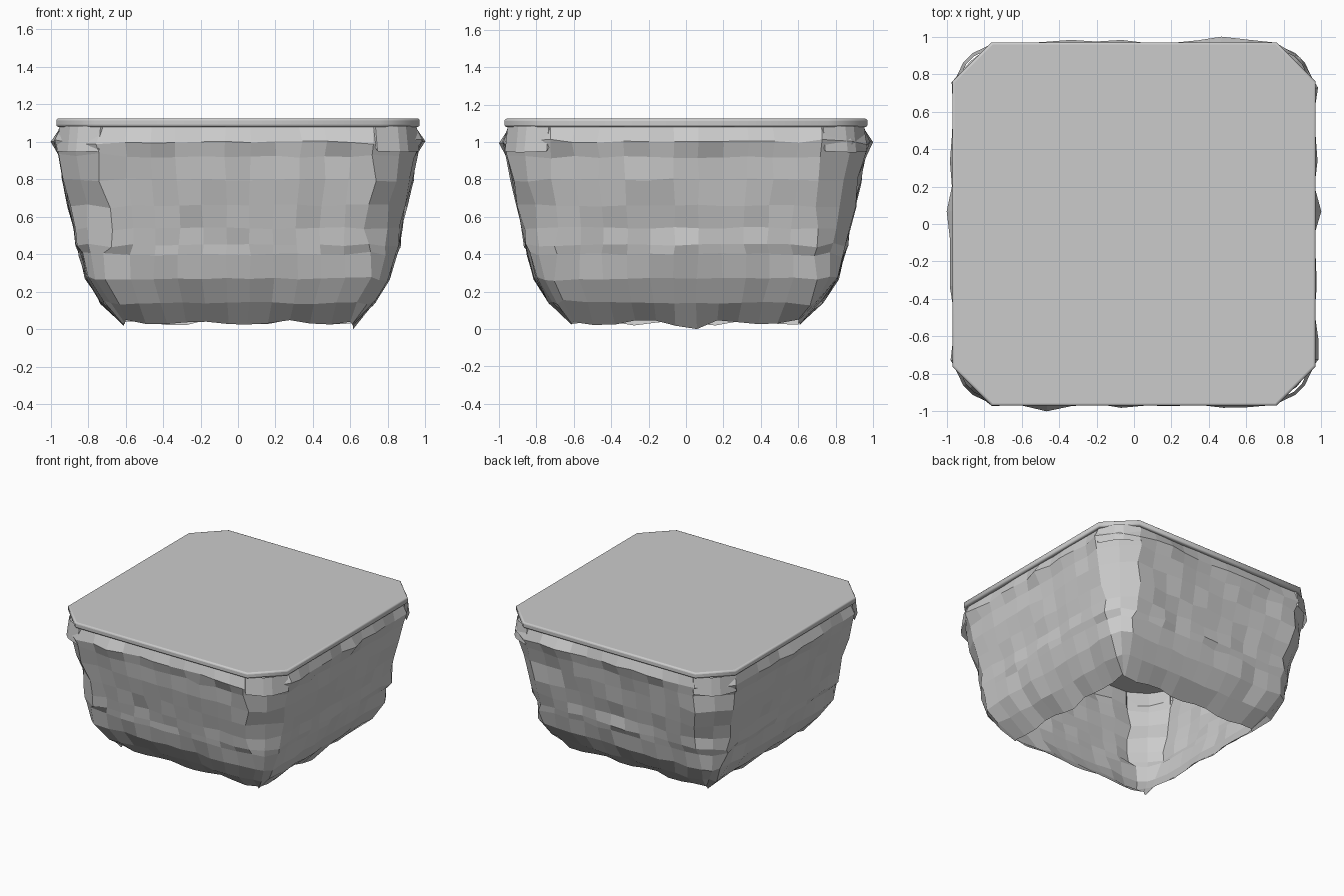
import bpy, bmesh, math, random
from mathutils import Vector, Matrix

random.seed(7)
if "Cube" in bpy.data.objects:
    bpy.data.objects.remove(bpy.data.objects["Cube"])

stone = bpy.data.materials.new("pale_grey")
stone.use_nodes = True
stone.diffuse_color = (0.6, 0.6, 0.6, 1)
stone.node_tree.nodes["Principled BSDF"].inputs["Base Color"].default_value = (0.6, 0.6, 0.6, 1)


def make_object(name, bm):
    mesh = bpy.data.meshes.new(name)
    bm.to_mesh(mesh)
    bm.free()
    mesh.materials.append(stone)
    obj = bpy.data.objects.new(name, mesh)
    bpy.context.collection.objects.link(obj)
    return obj


def jitter(amount):
    return random.uniform(-amount, amount)


def quarter_turn(point, k):
    return Matrix.Rotation(k * math.pi / 2, 3, "Z") @ Vector(point)


# Rock wall: open shell of chamfered square rings (height, half width, corner cut)
LEVELS = [(1.085, 0.945, 0.22), (1.0, 0.972, 0.23), (0.92, 0.95, 0.22), (0.8, 0.928, 0.2),
          (0.66, 0.9, 0.2), (0.54, 0.868, 0.18), (0.45, 0.858, 0.17), (0.4, 0.84, 0.14),
          (0.27, 0.805, 0.1), (0.14, 0.725, 0.08), (0.035, 0.61, 0.01)]
COLUMNS = 11
BULGE = [2, 6, 2, 5]          # column of the widest bump on each side
LAST = len(LEVELS) - 1

bm = bmesh.new()
rings = []
for row, (z, half, cut) in enumerate(LEVELS):
    ring = []
    rough = 0.005 if row in (0, LAST) else 0.013
    for side in range(4):
        flat = half - cut
        for col in range(COLUMNS + 1):
            x = flat * (2 * col / COLUMNS - 1)
            out = half + jitter(rough)
            height = z + jitter(0.006)
            if 0 < col < COLUMNS:
                x += jitter(0.006)
            elif 0 < row < LAST:
                x += jitter(0.02)
                height += jitter(0.015)
            if row == 1 and col == BULGE[side]:
                out = 1.0
            if row == LAST:     # ragged lower rim
                height = 0.034 + 0.012 * math.cos(col * 1.6 + side) + jitter(0.006)
                if side == 1 and col == 6:
                    height = 0.0
            ring.append(bm.verts.new(quarter_turn((x, -out, height), side)))
        # middle of the cut corner, pushed out a little
        c = half - cut * 0.42 + jitter(rough)
        ring.append(bm.verts.new(quarter_turn((c, -c, z + jitter(0.012)), side)))
    rings.append(ring)
for upper, lower in zip(rings, rings[1:]):
    n = len(upper)
    for i in range(n):
        j = (i + 1) % n
        bm.faces.new((lower[i], lower[j], upper[j], upper[i]))
make_object("rock_wall", bm)

# Corner stones: faceted plates wrapped around the four upper corners
PLAN = [(0.715, 0.945, 1.0), (0.745, 0.968, 0.95), (0.865, 0.91, 0.945),
        (0.91, 0.865, 0.945), (0.968, 0.745, 0.95), (0.945, 0.715, 1.0)]
bm = bmesh.new()
for side in range(4):
    low = [bm.verts.new(quarter_turn((x, -y, z), side)) for x, y, z in PLAN]
    high = [bm.verts.new(quarter_turn((x * 0.985, -y * 0.985, 1.085), side)) for x, y, z in PLAN]
    for i in range(len(PLAN) - 1):
        bm.faces.new((low[i], low[i + 1], high[i + 1], high[i]))
make_object("corner_stones", bm)

# Top slab: thin plate with cut corners and softened edges
bm = bmesh.new()
base = [bm.verts.new(quarter_turn((x, y, 1.08), side))
        for side in range(4) for x, y in ((-0.76, -0.97), (0.76, -0.97))]
face = bm.faces.new(base)
top = bmesh.ops.extrude_face_region(bm, geom=[face])
bmesh.ops.translate(bm, vec=(0, 0, 0.045),
                    verts=[v for v in top["geom"] if isinstance(v, bmesh.types.BMVert)])
bmesh.ops.recalc_face_normals(bm, faces=bm.faces)
slab = make_object("top_slab", bm)
bevel = slab.modifiers.new("soft_edge", "BEVEL")
bevel.width = 0.012
bevel.segments = 3
bevel.limit_method = "ANGLE"
bevel.angle_limit = math.radians(60)
bpy.ops.object.select_all(action="DESELECT")
slab.select_set(True)
bpy.context.view_layer.objects.active = slab
bpy.ops.object.shade_smooth_by_angle(angle=math.radians(50))
